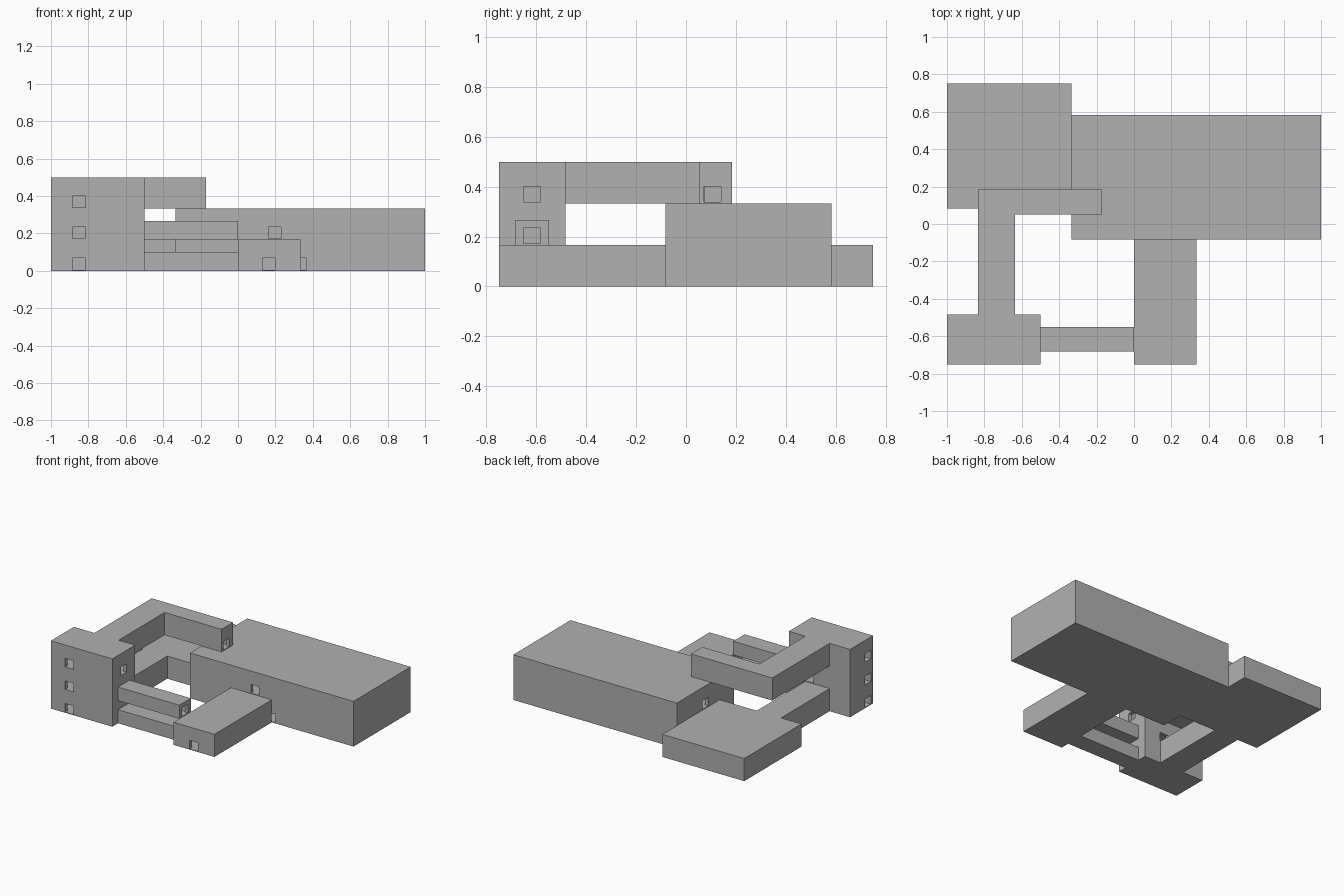
import bpy, bmesh

if "Cube" in bpy.data.objects:
    bpy.data.objects.remove(bpy.data.objects["Cube"])

WALL = 0.025   # wall thickness
DOOR = 0.068   # door and window size
F1, F2, F3 = 0.0, 0.1667, 0.3333   # floor levels

grey = bpy.data.materials.new("plain_grey")
grey.diffuse_color = (0.44, 0.44, 0.44, 1)
grey.use_nodes = True
grey.node_tree.nodes["Principled BSDF"].inputs["Base Color"].default_value = grey.diffuse_color


def rect(x0, x1, y0, y1):
    return [(x0, y0), (x1, y0), (x1, y1), (x0, y1)]


def inset(pts, d):
    """Move every wall of a counter-clockwise, square-cornered plan inwards."""
    out = []
    for i, (x, y) in enumerate(pts):
        for a, b in ((pts[i - 1], pts[i]), (pts[i], pts[(i + 1) % len(pts)])):
            ex, ey = b[0] - a[0], b[1] - a[1]
            length = abs(ex) + abs(ey)
            x, y = x - ey / length * d, y + ex / length * d
        out.append((x, y))
    return out


def prisms(name, items):
    """One object made of upright prisms: (plan, bottom, top)."""
    bm = bmesh.new()
    for pts, z0, z1 in items:
        low = [bm.verts.new((x, y, z0)) for x, y in pts]
        high = [bm.verts.new((x, y, z1)) for x, y in pts]
        bm.faces.new(low[::-1])
        bm.faces.new(high)
        n = len(pts)
        for i in range(n):
            j = (i + 1) % n
            bm.faces.new((low[i], low[j], high[j], high[i]))
    mesh = bpy.data.meshes.new(name)
    bm.to_mesh(mesh)
    bm.free()
    mesh.materials.append(grey)
    ob = bpy.data.objects.new(name, mesh)
    bpy.context.collection.objects.link(ob)
    return ob


def cut(ob, items):
    cutter = prisms("cutter", items)
    cutter.hide_render = True
    mod = ob.modifiers.new("cut", 'BOOLEAN')
    mod.operation, mod.solver, mod.object = 'DIFFERENCE', 'EXACT', cutter
    bpy.context.view_layer.objects.active = ob
    bpy.ops.object.modifier_apply(modifier=mod.name)
    bpy.data.objects.remove(cutter)


def building(name, plan, z0, z1, floors=(), doors=()):
    """Block with hollow storeys; doors are (x, y, floor) on a wall line."""
    ob = prisms(name, [(plan, z0, z1)])
    if floors:
        tops = list(floors[1:]) + [z1]
        cut(ob, [(inset(plan, WALL), f + 0.004, t - 0.012)
                 for f, t in zip(floors, tops)])
    if doors:
        h = DOOR / 2
        cut(ob, [(rect(x - h, x + h, y - h, y + h), f + 0.005, f + DOOR)
                 for x, y, f in doors])
    return ob


# Large hall
building("main_hall", rect(-0.333, 1, -0.083, 0.583), 0, F3, (F1, F2),
         [(0.331, -0.083, F1), (0.197, -0.083, F2), (-0.333, 0.25, F2)])

# Low rear wing with the passage that leads to the tower
building("rear_wing", [(-1, 0.083), (-0.833, 0.083), (-0.833, -0.483),
                       (-0.635, -0.483), (-0.635, 0.083), (-0.333, 0.083),
                       (-0.333, 0.75), (-1, 0.75)], 0, F2)

# Three-storey tower with a window on each floor
windows = [p for f in (F1, F2, F3) for p in ((-0.85, -0.75, f), (-1, -0.69, f))]
# keep corner openings narrow enough not to meet each other
building("tower", rect(-1, -0.5, -0.75, -0.483), 0, 0.5, (F1, F2, F3),
         windows + [(-0.5, -0.617, F3), (-0.667, -0.483, F2)])

# Low front wing
building("front_wing", rect(0, 0.333, -0.75, -0.083), 0, F2, (F1,),
         [(0.165, -0.75, F1)])

# Solid lower link and hollow upper bridge between tower and front wing
building("lower_link", rect(-0.5, 0, -0.683, -0.55), 0, 0.1)
building("upper_bridge", rect(-0.5, 0, -0.683, -0.55), F2, 0.267, (F2,),
         [(0, -0.617, F2)])

# Raised L-shaped gallery from the tower to the hall roof
building("raised_gallery", [(-0.833, -0.483), (-0.635, -0.483), (-0.635, 0.052),
                            (-0.17, 0.052), (-0.17, 0.185), (-0.833, 0.185)],
         F3, 0.5, (F3,), [(-0.17, 0.107, F3)])
